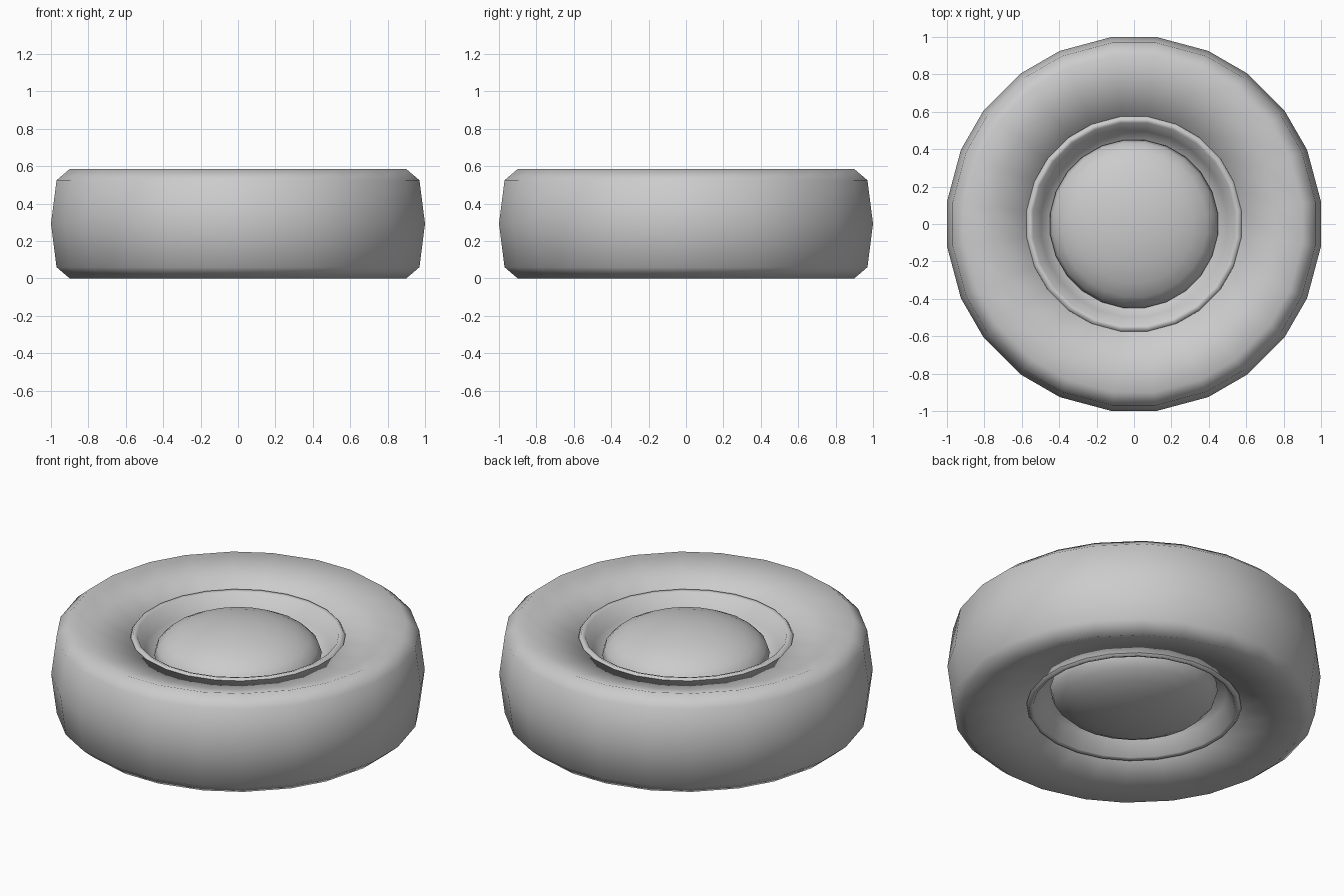
import bpy
import bmesh
from math import sin, cos, pi, radians

cube = bpy.data.objects.get("Cube")
if cube:
    bpy.data.objects.remove(cube, do_unlink=True)

MID = 0.2925      # height of the wheel's middle plane
SECTORS = 12      # each sector holds a pair of vertices

grey = bpy.data.materials.new("plain_grey")
grey.use_nodes = True
grey.diffuse_color = (0.6, 0.6, 0.6, 1)
grey.node_tree.nodes["Principled BSDF"].inputs["Base Color"].default_value = (0.6, 0.6, 0.6, 1)


def lathe(name, profile, half_angle):
    """Turn an (r, z) profile about the axle, then mirror it to the lower side."""
    angles = []
    for k in range(SECTORS):
        centre = 2 * pi * k / SECTORS
        angles += [centre - half_angle, centre + half_angle]
    bm = bmesh.new()
    rings = []
    for r, z in profile:
        if r == 0:
            rings.append([bm.verts.new((0, 0, z - MID))])
        else:
            rings.append([bm.verts.new((r * cos(a), r * sin(a), z - MID)) for a in angles])
    n = len(angles)
    for low, high in zip(rings, rings[1:]):
        for i in range(n):
            j = (i + 1) % n
            if len(high) == 1:
                bm.faces.new((low[i], low[j], high[0]))
            else:
                bm.faces.new((low[i], low[j], high[j], high[i]))
    for face in bm.faces:
        face.smooth = True
    mesh = bpy.data.meshes.new(name)
    bm.to_mesh(mesh)
    bm.free()
    mesh.materials.append(grey)
    obj = bpy.data.objects.new(name, mesh)
    obj.location.z = MID
    bpy.context.collection.objects.link(obj)
    mirror = obj.modifiers.new("both_sides", "MIRROR")
    mirror.use_axis = (False, False, True)
    return obj


# Tyre: bulging tread, chamfered shoulder, sidewall sinking to the rim
lathe("tyre", [(1.007, MID), (0.977, 0.525), (0.906, 0.585), (0.76, 0.542),
               (0.58, 0.508), (0.575, 0.47)], radians(6.8))

# Rim: small raised lip and sloping dish
lathe("rim", [(0.582, 0.495), (0.567, 0.52), (0.545, 0.513), (0.5, 0.43),
              (0.45, 0.38), (0.4, 0.36)], radians(7.5))

# Hub caps: shallow domes in the dish
STEPS = 6
dome = [(0.452 * cos(t), 0.4 + 0.183 * sin(t))
        for t in (pi / 2 * k / STEPS for k in range(STEPS))]
lathe("hub_cap", [(0.43, 0.35)] + dome + [(0, 0.583)], radians(7.5))
